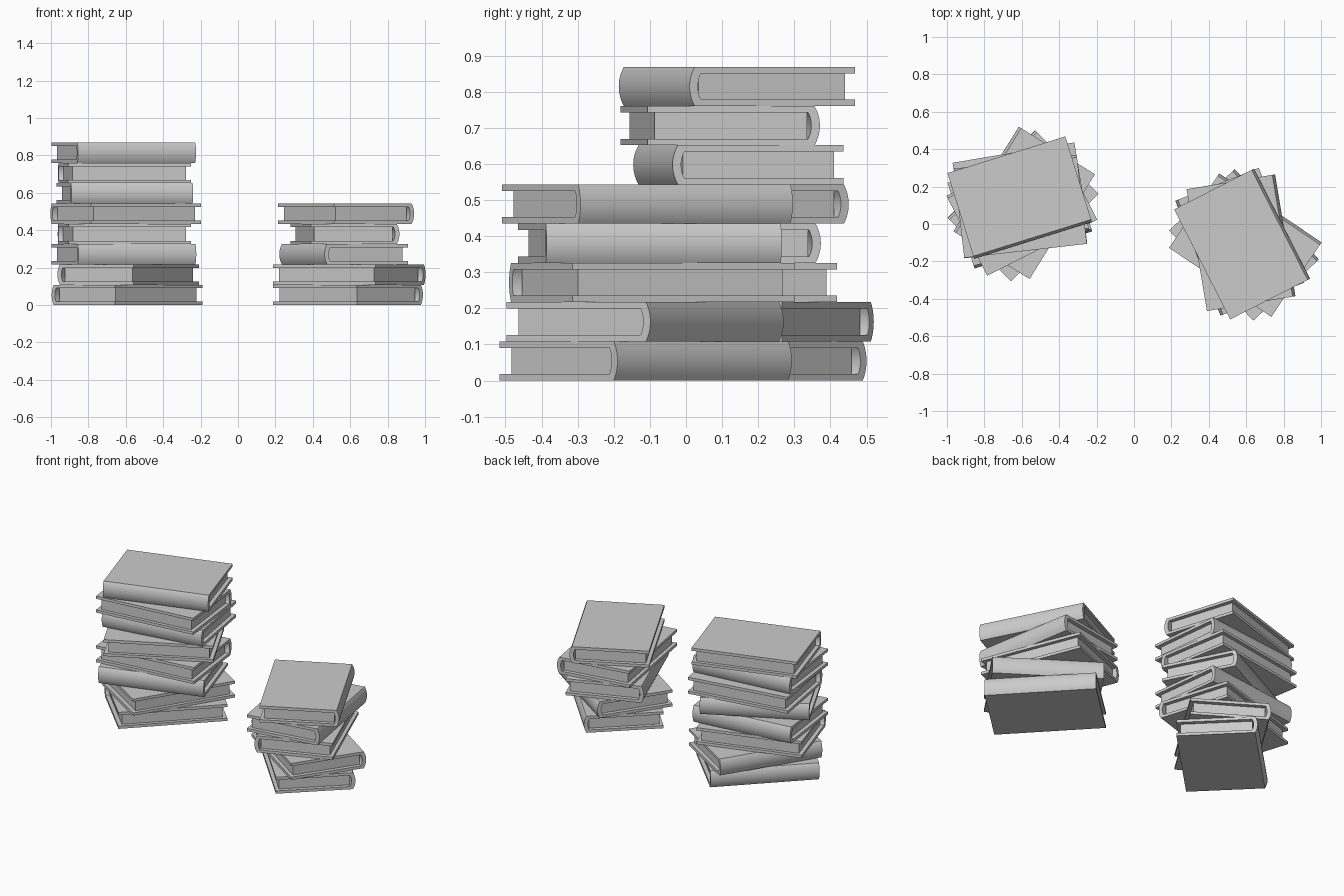
import bpy, bmesh, math

if "Cube" in bpy.data.objects:
    bpy.data.objects.remove(bpy.data.objects["Cube"])

H, W, L = 0.1086, 0.48, 0.66      # book thickness, width (spine to fore-edge), length
T = 0.018                         # cover board thickness
BULGE = 0.015                     # how far the rounded spine swells out
SEG = 12


def extrude_profile(name, pts, length):
    """Extrude an (x, z) outline along y, centred on y = 0."""
    bm = bmesh.new()
    face = bm.faces.new([bm.verts.new((x, -length / 2, z)) for x, z in pts])
    out = bmesh.ops.extrude_face_region(bm, geom=[face])
    moved = [v for v in out["geom"] if isinstance(v, bmesh.types.BMVert)]
    bmesh.ops.translate(bm, verts=moved, vec=(0, length, 0))
    bmesh.ops.recalc_face_normals(bm, faces=bm.faces)
    me = bpy.data.meshes.new(name)
    bm.to_mesh(me)
    bm.free()
    ob = bpy.data.objects.new(name, me)
    bpy.context.collection.objects.link(ob)
    return ob


def arc_spine(x_edge, z0, z1, bulge):
    """Points of a shallow circular arc swelling toward +x."""
    h = (z1 - z0) / 2
    r = (h * h + bulge * bulge) / (2 * bulge)
    a = math.asin(h / r)
    cx = x_edge + bulge - r
    return [(cx + r * math.cos(t), (z0 + z1) / 2 + r * math.sin(t))
            for t in (-a + 2 * a * i / SEG for i in range(SEG + 1))]


def book(label, x, y, z, angle):
    # Hard cover: C-shaped section, rounded spine on +x
    outer = arc_spine(W / 2 - BULGE, 0, H, BULGE)
    inner = arc_spine(W / 2 - BULGE - T, T, H - T, BULGE * 0.6)
    profile = [(-W / 2, 0)] + outer + [(-W / 2, H), (-W / 2, H - T)] \
        + inner[::-1] + [(-W / 2, T)]
    cover = extrude_profile(label + "_cover", profile, L)
    # Page block, set back from the cover on three sides
    xa, xb = -W / 2 + 0.022, W / 2 - BULGE - T
    pages = extrude_profile(label + "_pages",
                            [(xa, T), (xb, T), (xb, H - T), (xa, H - T)], L - 0.05)
    for ob in (cover, pages):
        ob.location = (x, y, z)
        ob.rotation_euler.z = math.radians(angle)
    bpy.ops.object.select_all(action='DESELECT')
    cover.select_set(True)
    bpy.context.view_layer.objects.active = cover
    bpy.ops.object.shade_smooth_by_angle(angle=math.radians(30))


# Each stack from the bottom up: x, y, direction the spine faces (degrees)
stacks = {
    "tall_stack": [(-0.593, 0.097, 135), (-0.587, 0.113, 148), (-0.61, 0.09, -72.5),
                   (-0.607, 0.095, 97), (-0.60, 0.087, 117), (-0.605, 0.145, -80.5),
                   (-0.607, 0.095, 96.5), (-0.611, 0.141, -72.7)],
    "short_stack": [(0.588, -0.112, 43), (0.595, -0.113, 56), (0.565, -0.095, 201.5),
                    (0.572, -0.10, 9.5), (0.578, -0.107, 27)],
}
for stack, books in stacks.items():
    for i, (x, y, a) in enumerate(books):
        book(f"{stack}_book_{i + 1}", x, y, i * H, a)
